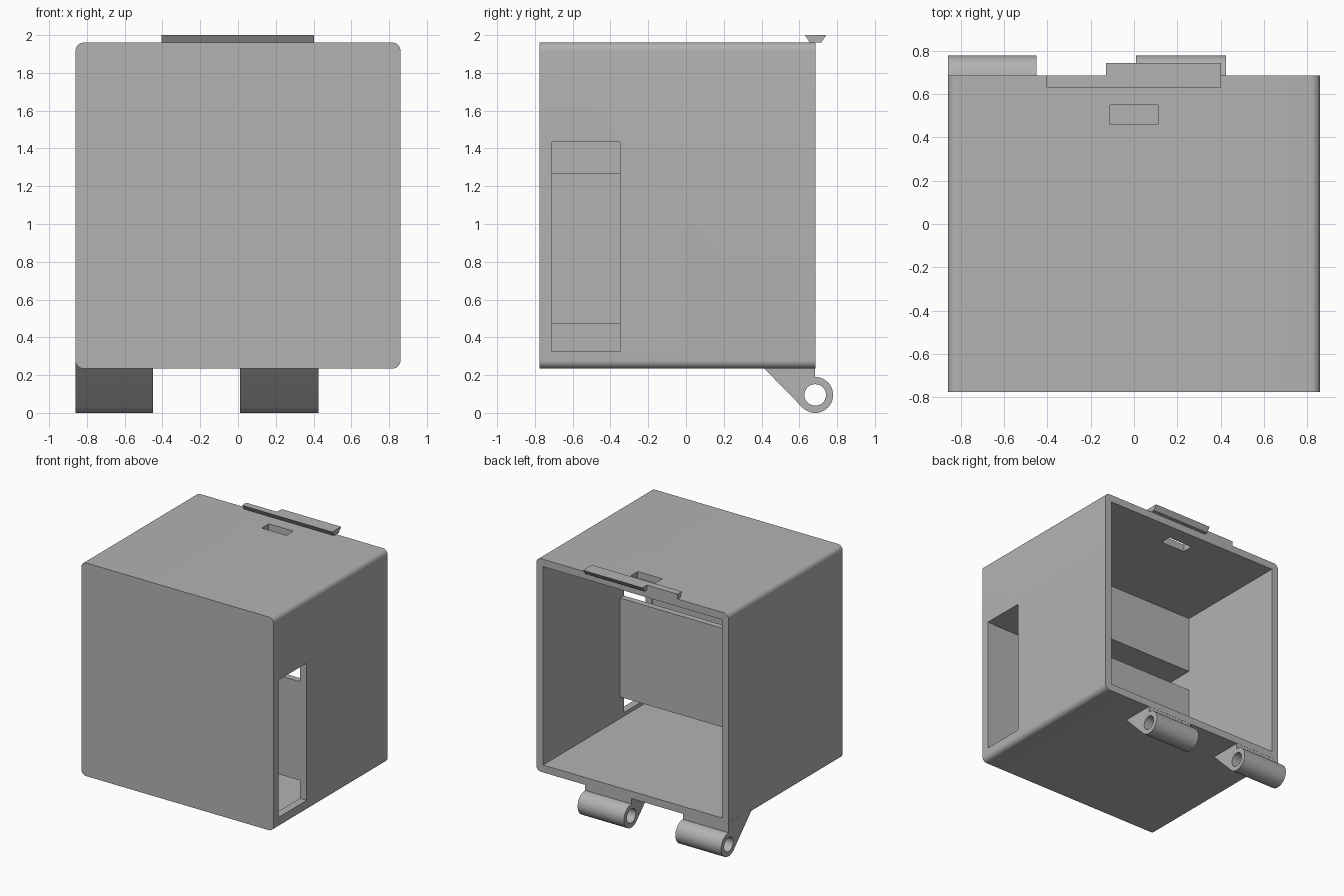
import bpy, bmesh, math

cube = bpy.data.objects.get("Cube")
if cube:
    bpy.data.objects.remove(cube, do_unlink=True)

grey = bpy.data.materials.new("plain grey")
grey.use_nodes = True
colour = (0.45, 0.45, 0.45, 1)
grey.diffuse_color = colour
grey.node_tree.nodes["Principled BSDF"].inputs["Base Color"].default_value = colour


def prism(name, points, axis, start, end):
    """Extrude a closed outline along x, y or z."""
    place = {"x": lambda a, b, t: (t, a, b),
             "y": lambda a, b, t: (a, t, b),
             "z": lambda a, b, t: (a, b, t)}[axis]
    bm = bmesh.new()
    low = [bm.verts.new(place(a, b, start)) for a, b in points]
    high = [bm.verts.new(place(a, b, end)) for a, b in points]
    bm.faces.new(low)
    bm.faces.new(high)
    for i in range(len(points)):
        j = (i + 1) % len(points)
        bm.faces.new((low[i], low[j], high[j], high[i]))
    bmesh.ops.recalc_face_normals(bm, faces=bm.faces)
    mesh = bpy.data.meshes.new(name)
    bm.to_mesh(mesh)
    bm.free()
    obj = bpy.data.objects.new(name, mesh)
    bpy.context.collection.objects.link(obj)
    mesh.materials.append(grey)
    return obj


def block(name, x, y, z):
    corners = [(x[0], y[0]), (x[1], y[0]), (x[1], y[1]), (x[0], y[1])]
    return prism(name, corners, "z", *z)


def arc(cx, cy, r, a0, a1, steps):
    angles = [math.radians(a0 + (a1 - a0) * i / steps) for i in range(steps + 1)]
    return [(cx + r * math.cos(a), cy + r * math.sin(a)) for a in angles]


def activate(obj):
    bpy.ops.object.select_all(action="DESELECT")
    obj.select_set(True)
    bpy.context.view_layer.objects.active = obj


def cut(obj, cutter):
    cutter.hide_render = True
    mod = obj.modifiers.new("cut", "BOOLEAN")
    mod.operation = "DIFFERENCE"
    mod.solver = "EXACT"
    mod.object = cutter
    activate(obj)
    bpy.ops.object.modifier_apply(modifier=mod.name)
    bpy.data.objects.remove(cutter, do_unlink=True)


def smooth(obj):
    activate(obj)
    bpy.ops.object.shade_smooth_by_angle(angle=math.radians(30))


# Outer shell, rounded along its depth and open at the back
W, FRONT, BACK, BOTTOM, TOP = 0.86, -0.775, 0.685, 0.235, 1.96
WALL, R = 0.06, 0.042
IN = W - WALL
outline = (arc(W - R, TOP - R, R, 0, 90, 8) + arc(R - W, TOP - R, R, 90, 180, 8)
           + arc(R - W, BOTTOM + R, R, 180, 270, 8) + arc(W - R, BOTTOM + R, R, 270, 360, 8))
shell = prism("shell", outline, "y", FRONT, BACK)
cut(shell, block("cavity_cutter", (-IN, IN), (FRONT + WALL, 1), (BOTTOM + WALL, TOP - WALL)))
cut(shell, block("side_slot_cutter", (0.7, 1), (-0.71, -0.35), (0.325, 1.435)))
cut(shell, block("latch_slot_cutter", (-0.11, 0.11), (0.46, 0.55), (1.8, 2.1)))
smooth(shell)

# Inner compartment: divider, far stop and solid upper part
block("divider_panel", (-IN, IN), (-0.35, -0.3), (0.47, 1.27))
block("compartment_stop", (-IN, -IN + WALL), (FRONT + WALL, -0.35), (0.47, 1.27))
block("upper_block", (-IN, IN), (FRONT + WALL, -0.3), (1.435, TOP - WALL))

# Hinge knuckles: round barrel with a sloping web and a pin hole
cy, cz, r = 0.684, 0.095, 0.095
knuckle = arc(cy, cz, r, 225, 450, 30) + [(cy, 0.27), (0.38, 0.27)]
for name, x0, x1 in (("right_hinge", -W, -0.45), ("left_hinge", 0.01, 0.425)):
    hinge = prism(name, knuckle, "x", x0, x1)
    cut(hinge, prism("pin_cutter", arc(cy, cz, 0.057, 0, 348.75, 31), "x", x0 - 0.1, x1 + 0.1))
    smooth(hinge)

# Catch bar on the top edge, with a longer overhang on one part
prism("catch_overhang", [(0.655, TOP), (0.715, TOP), (0.743, 2), (0.63, 2)], "x", -0.13, 0.402)
prism("catch_short", [(0.655, TOP), (BACK, TOP), (BACK, 2), (0.63, 2)], "x", -0.405, -0.13)
